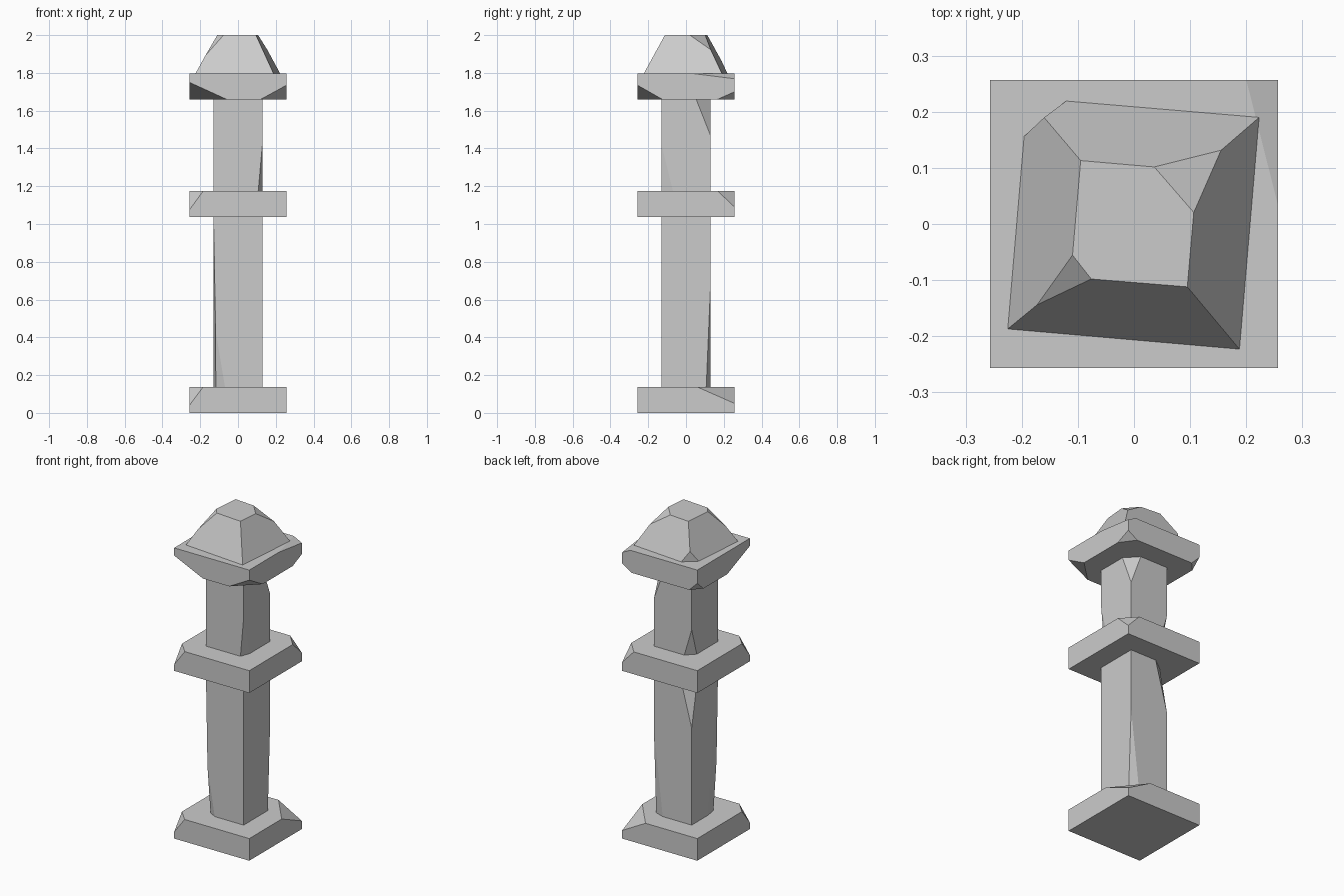
import bpy, bmesh
from mathutils import Vector

if "Cube" in bpy.data.objects:
    bpy.data.objects.remove(bpy.data.objects["Cube"])


def slice_off(bm, a, b, c, centre):
    """Cut away everything beyond the plane through three points and cap the hole."""
    a, b, c = Vector(a), Vector(b), Vector(c)
    n = (b - a).cross(c - a).normalized()
    if n.dot(a - Vector(centre)) < 0:
        n = -n
    cut = bmesh.ops.bisect_plane(bm, geom=bm.verts[:] + bm.edges[:] + bm.faces[:],
                                 dist=1e-6, plane_co=a, plane_no=n, clear_outer=True)
    edges = [e for e in cut["geom_cut"] if isinstance(e, bmesh.types.BMEdge)]
    bmesh.ops.contextual_create(bm, geom=edges)


def finish(bm, name):
    bmesh.ops.recalc_face_normals(bm, faces=bm.faces[:])
    mesh = bpy.data.meshes.new(name)
    bm.to_mesh(mesh)
    bm.free()
    bpy.context.collection.objects.link(bpy.data.objects.new(name, mesh))


def frustum(bottom, top, z0, z1):
    bm = bmesh.new()
    for ring, z in ((bottom, z0), (top, z1)):
        for x, y in ring:
            bm.verts.new((x, y, z))
    bmesh.ops.convex_hull(bm, input=bm.verts[:])
    bmesh.ops.dissolve_limit(bm, angle_limit=0.01, verts=bm.verts[:], edges=bm.edges[:])
    return bm


def chipped_block(name, half, z0, z1, chips):
    """Square block; each chip is (corner signs x y z, lengths along x y z)."""
    ring = [(-half, -half), (half, -half), (half, half), (-half, half)]
    bm = frustum(ring, ring, z0, z1)
    for sx, sy, sz, dx, dy, dz in chips:
        x, y, z = sx * half, sy * half, z1 if sz > 0 else z0
        slice_off(bm, (x - sx * dx, y, z), (x, y - sy * dy, z), (x, y, z - sz * dz),
                  (0, 0, (z0 + z1) / 2))
    finish(bm, name)


PLATE, SHAFT = 0.257, 0.129

# Square plates
chipped_block("base_plate", PLATE, 0, 0.137, [
    (-1, -1, 1, 0.072, 0.077, 0.097), (1, 1, 1, 0.16, 0.197, 0.087)])
chipped_block("middle_plate", PLATE, 1.037, 1.175, [
    (-1, -1, 1, 0.073, 0.077, 0.1), (1, 1, 1, 0.08, 0.09, 0.085)])
chipped_block("upper_plate", PLATE, 1.66, 1.797, [
    (-1, -1, -1, 0.197, 0.22, 0.09), (1, -1, -1, 0.137, 0.132, 0.075),
    (1, 1, -1, 0.065, 0.09, 0.04), (-1, 1, -1, 0.055, 0.06, 0.055),
    (1, 1, 1, 0.057, 0.225, 0.028)])

# Shaft sections
chipped_block("lower_shaft", SHAFT, 0.137, 1.037, [
    (-1, -1, -1, 0.016, 0.1, 0.87), (-1, -1, -1, 0.06, 0.035, 0.36),
    (1, 1, -1, 0.06, 0.022, 0.52), (-1, 1, 1, 0.08, 0.06, 0.3)])
chipped_block("upper_shaft", SHAFT, 1.175, 1.66, [
    (1, -1, -1, 0.022, 0.06, 0.245), (1, 1, 1, 0.07, 0.075, 0.19),
    (-1, 1, -1, 0.05, 0.05, 0.17)])

# Slightly turned, chipped cap
Z0, Z1 = 1.797, 2.0
cap = frustum([(-0.225, -0.187), (0.188, -0.223), (0.223, 0.19), (-0.19, 0.225)],
              [(-0.113, -0.095), (0.095, -0.112), (0.113, 0.095), (-0.095, 0.113)], Z0, Z1)
for tri in (
    ((-0.195, 0.157, Z0), (-0.12, 0.22, Z0), (-0.16, 0.19, 1.862)),
    ((-0.11, -0.055, Z1), (-0.077, -0.097, Z1), (-0.17, -0.141, 1.896)),
    ((0.107, 0.02, Z1), (0.035, 0.103, Z1), (0.155, 0.13, 1.923)),
):
    slice_off(cap, *tri, (0, 0, 1.88))
finish(cap, "cap")
